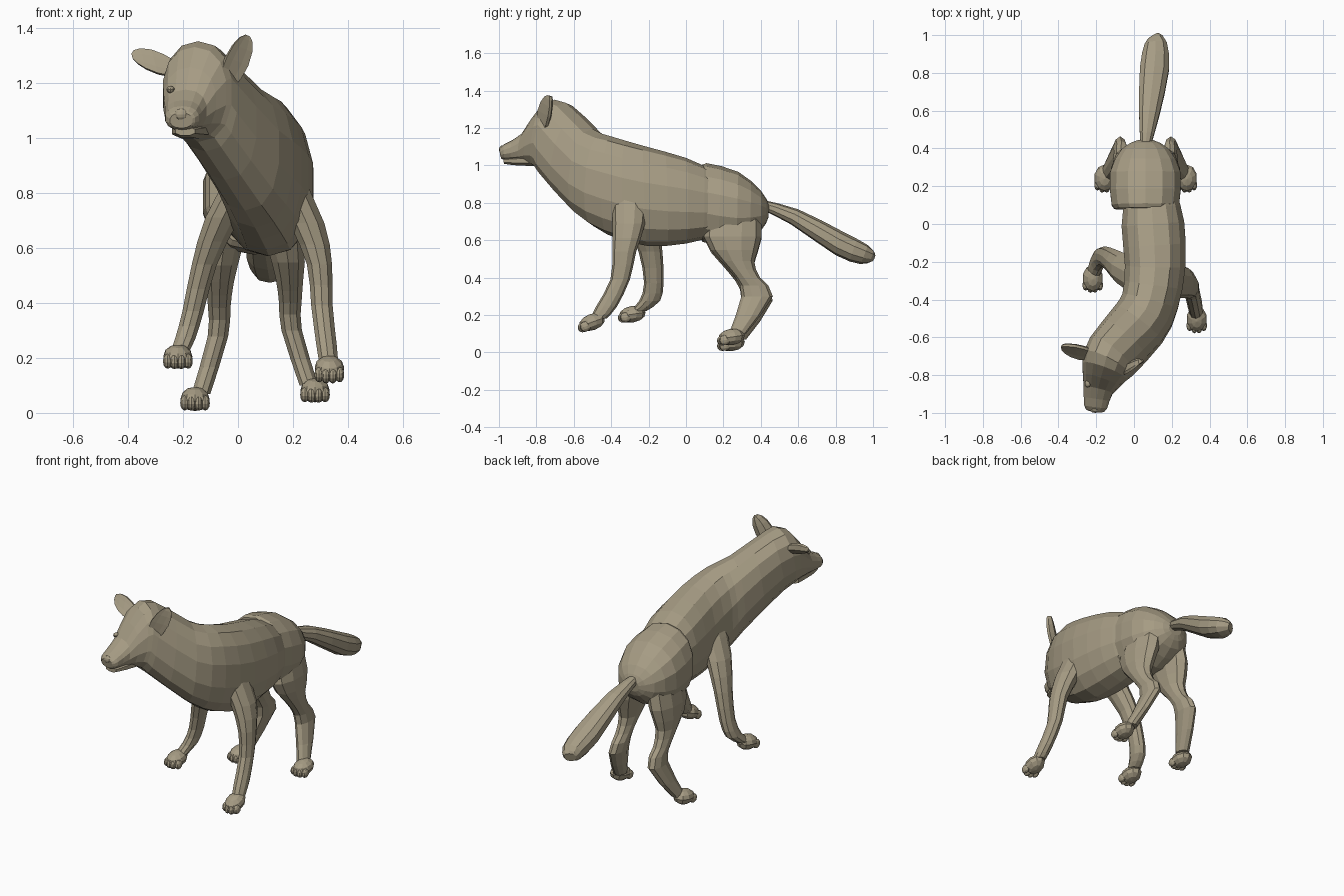
import bpy, bmesh
from math import sin, cos, pi, copysign
from mathutils import Vector as V, Matrix

if "Cube" in bpy.data.objects:
    bpy.data.objects.remove(bpy.data.objects["Cube"])

# Tan fur colour shared by every part
fur = bpy.data.materials.new("fur")
fur.diffuse_color = (.38, .33, .23, 1)
fur.use_nodes = True
fur.node_tree.nodes["Principled BSDF"].inputs["Base Color"].default_value = fur.diffuse_color


def smooth(rows):
    # Insert a Catmull-Rom midpoint between neighbouring stations
    out = []
    for i in range(len(rows) - 1):
        a, b = V(rows[i]), V(rows[i + 1])
        p = V(rows[i - 1]) if i else a
        q = V(rows[i + 2]) if i + 2 < len(rows) else b
        out += [a, (a + b) * .5625 - (p + q) * .0625]
    return out + [V(rows[-1])]


def ring(c, u, v, n, cup=0.0, power=1.0):
    pts = []
    for i in range(n):
        a = 2 * pi * (i + .5) / n
        x = copysign(abs(cos(a)) ** power, cos(a))
        y = copysign(abs(sin(a)) ** power, sin(a))
        pts.append(V(c) + V(u) * x + V(v) * (y + cup * x * x))
    return pts


def finish(name, bm):
    me = bpy.data.meshes.new(name)
    bm.to_mesh(me)
    bm.free()
    me.materials.append(fur)
    bpy.context.collection.objects.link(bpy.data.objects.new(name, me))


def loft(name, rings):
    bm = bmesh.new()
    rows = [[bm.verts.new(p) for p in r] for r in rings]
    n = len(rows[0])
    for a, b in zip(rows, rows[1:]):
        for i in range(n):
            j = (i + 1) % n
            bm.faces.new((a[i], a[j], b[j], b[i]))
    bm.faces.new(rows[0])
    bm.faces.new(rows[-1])
    bmesh.ops.recalc_face_normals(bm, faces=bm.faces)
    finish(name, bm)


def spine_loft(name, stations, n):
    # station: x, top y, top z, bottom y, bottom z, half width
    st = smooth(stations)
    mids = [V((s[0], (s[1] + s[3]) / 2, (s[2] + s[4]) / 2)) for s in st]
    rings = []
    for i, s in enumerate(st):
        t = mids[min(i + 1, len(mids) - 1)] - mids[max(i - 1, 0)]
        side = V((-t.y, t.x, 0)).normalized() * s[5]
        up = V((0, s[1] - s[3], s[2] - s[4])) / 2
        rings.append(ring(mids[i], side, up, n, power=.88))
    loft(name, rings)


def balls(name, items):
    # item: centre, radii, forward tilt
    bm = bmesh.new()
    for c, r, tilt in items:
        m = (Matrix.Translation(c) @ Matrix.Rotation(tilt, 4, 'X')
             @ Matrix.Diagonal((*r, 1)))
        bmesh.ops.create_uvsphere(bm, u_segments=10, v_segments=6, radius=1, matrix=m)
    finish(name, bm)


def leg(name, path, profile, tilt):
    st, wd = smooth(path), smooth(profile)
    loft(name + "_leg", [ring(p, (w.x, 0, 0), (0, w.y, 0), 10) for p, w in zip(st, wd)])
    # Paw with four shallow toes, ahead of the ankle
    r = (.055, .072, .044)
    paw = st[-1] + V(((st[-1].x - st[-2].x) * .7, -.032, -.018))
    parts = [(paw, r, tilt)]
    for k in (-1.5, -.5, .5, 1.5):
        fwd = r[1] * (.66 if abs(k) < 1 else .5)
        toe = paw + V((k * r[0] * .45, -fwd, -r[2] * .25 - fwd * sin(tilt)))
        parts.append((toe, (r[0] * .32, r[1] * .42, r[2] * .62), tilt))
    balls(name + "_paw", parts)


# Torso, from waist through chest into the neck, skull and muzzle
spine_loft("torso_and_head", [
    (.09, .15, .97, .15, .62, .14),
    (.10, .0, 1.04, .0, .582, .17),
    (.112, -.23, 1.105, -.21, .57, .164),
    (.085, -.40, 1.155, -.42, .63, .155),
    (.025, -.50, 1.195, -.56, .735, .158),
    (-.118, -.645, 1.335, -.755, .95, .146),
    (-.158, -.755, 1.33, -.81, .995, .125),
    (-.19, -.87, 1.175, -.89, 1.02, .08),
    (-.203, -.97, 1.115, -.965, 1.027, .063),
    (-.206, -.995, 1.09, -.985, 1.035, .042)], 14)

# Lower jaw, nose and eyes
spine_loft("lower_jaw", [
    (-.165, -.78, 1.06, -.77, .993, .08),
    (-.185, -.90, 1.05, -.90, .998, .06),
    (-.192, -.972, 1.04, -.972, 1.007, .038)], 8)
balls("nose", [((-.206, -.983, 1.085), (.027, .017, .022), 0)])
balls("eyes", [((x, -.845, 1.175), (.016, .02, .013), 0) for x in (-.245, -.125)])

# Hindquarters overlapping the waist
spine_loft("hindquarters", [
    (.06, .085, .99, .08, .63, .155),
    (.06, .11, 1.012, .09, .59, .182),
    (.06, .28, .965, .27, .575, .19),
    (.06, .40, .865, .40, .65, .125),
    (.06, .445, .79, .44, .72, .045)], 14)

# Bushy tail
spine_loft("tail", [
    (.06, .41, .815, .40, .765, .026),
    (.08, .60, .765, .56, .685, .056),
    (.108, .84, .645, .80, .52, .08),
    (.115, .97, .575, .93, .473, .062),
    (.10, 1.0, .535, .985, .483, .035)], 10)


# Ears, cupped leaf shapes
def ear(name, base, tip, wide, thick):
    rings = []
    for t, w in ((0, .6), (.25, .9), (.5, 1), (.75, .85), (.92, .55), (1, .2)):
        c = V(base).lerp(V(tip), t)
        rings.append(ring(c, V(wide) * w, V(thick) * (.3 + .4 * w), 8, -.9))
    loft(name, rings)


ear("right_ear", (-.215, -.68, 1.245), (-.383, -.65, 1.292),
    (-.012, .036, .046), (.005, .026, -.012))
ear("left_ear", (-.055, -.765, 1.18), (.03, -.725, 1.37),
    (.042, .03, -.018), (-.014, .026, -.004))

# Front legs: path from shoulder to ankle, shared thickness
front = [(.07, .10), (.067, .087), (.048, .064), (.041, .052), (.039, .056), (.036, .044)]
leg("left_front", [(.15, -.30, .90), (.25, -.305, .69), (.296, -.33, .54),
                   (.305, -.352, .39), (.322, -.425, .245), (.33, -.47, .18)], front, .35)
leg("right_front", [(.05, -.30, .90), (-.055, -.24, .71), (-.122, -.19, .54),
                    (-.163, -.172, .37), (-.19, -.195, .275), (-.212, -.255, .222)], front, .15)

# Hind legs, mirrored about the hips; the right one reaches lower
hind = [(.08, .13), (.073, .155), (.053, .09), (.043, .066), (.039, .084), (.036, .046)]
path = [(.12, .26, .84), (.172, .25, .62), (.187, .275, .49),
        (.19, .33, .40), (.195, .38, .30), (.258, .275, .10)]
leg("left_hind", path, hind, .15)
leg("right_hind", [(.118 - x * .98, y, z - .045 * (.8 - z)) for x, y, z in path], hind, .1)
